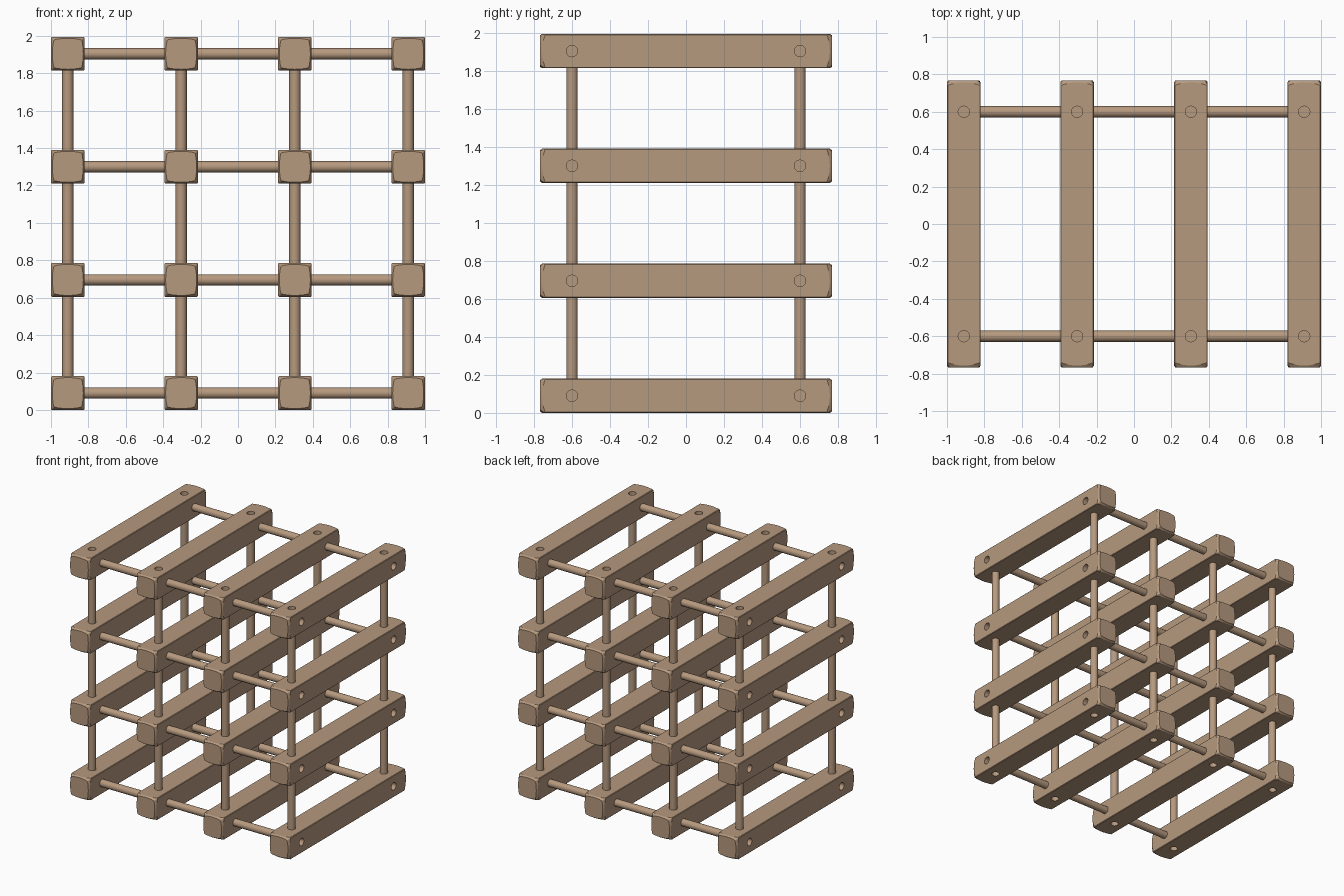
import bpy, bmesh, math
from mathutils import Matrix

if "Cube" in bpy.data.objects:
    bpy.data.objects.remove(bpy.data.objects["Cube"])

XS = [-0.91, -0.304, 0.304, 0.91]
ZS = [0.09, 0.695, 1.30, 1.904]
YS = [-0.6, 0.6]
HALF, LENGTH, ROD_R, DEPTH = 0.09, 0.768, 0.03, 0.055

def material(name, rgb):
    m = bpy.data.materials.new(name)
    m.diffuse_color = (*rgb, 1)
    m.use_nodes = True
    m.node_tree.nodes["Principled BSDF"].inputs["Base Color"].default_value = m.diffuse_color
    return m

wood = material("light wood", (0.47, 0.32, 0.21))

def finish(name, bm, mat):
    bmesh.ops.recalc_face_normals(bm, faces=bm.faces)
    me = bpy.data.meshes.new(name)
    bm.to_mesh(me)
    bm.free()
    me.materials.append(mat)
    ob = bpy.data.objects.new(name, me)
    bpy.context.collection.objects.link(ob)
    return ob

def smooth(ob):
    bpy.ops.object.select_all(action='DESELECT')
    ob.select_set(True)
    bpy.context.view_layer.objects.active = ob
    bpy.ops.object.shade_smooth_by_angle(angle=math.radians(20))

def cylinder(bm, axis, centre, length, r=ROD_R):
    rot = Matrix.Rotation(math.pi / 2, 4, 'Y') if axis == 'X' else Matrix()
    bmesh.ops.create_cone(bm, cap_ends=True, segments=32, radius1=r, radius2=r,
                          depth=length, matrix=Matrix.Translation(centre) @ rot)

# Square bar with a bulged end face and a chamfer that deepens at the corners
def bar(name, x, z):
    bm = bmesh.new()
    side = [-0.95, -0.7, -0.35, 0, 0.35, 0.7, 0.95]
    outline = []
    for k in range(4):
        c, s = round(math.cos(k * math.pi / 2)), round(math.sin(k * math.pi / 2))
        outline += [(c - s * t, s + c * t, t) for t in side]
    rings = []
    for sgn, face in ((-1, True), (-1, False), (1, False), (1, True)):
        ring = []
        for u, v, t in outline:
            if face:
                k, y = HALF * (0.92 - 0.10 * t * t), LENGTH
            else:
                k, y = HALF, LENGTH - 0.011 - 0.017 * t * t
            ring.append(bm.verts.new((x + u * k, sgn * y, z + v * k)))
        rings.append(ring)
    n = len(outline)
    for a, b in zip(rings, rings[1:]):
        for i in range(n):
            j = (i + 1) % n
            bm.faces.new((a[i], a[j], b[j], b[i]))
    bm.faces.new(rings[0])
    bm.faces.new(rings[-1])
    return finish(name, bm, wood)

# Cutter for the sunken dowel holes on the outer faces
bm = bmesh.new()
for y in YS:
    for x in XS:
        for z in (ZS[0] - HALF, ZS[-1] + HALF):
            cylinder(bm, 'Z', (x, y, z), 2 * DEPTH)
    for z in ZS:
        for x in (XS[0] - HALF, XS[-1] + HALF):
            cylinder(bm, 'X', (x, y, z), 2 * DEPTH)
cutter = finish("hole_cutter", bm, wood)
cutter.hide_render = True

# Grid of bars
for i, x in enumerate(XS):
    for j, z in enumerate(ZS):
        ob = bar(f"bar_{i + 1}_{j + 1}", x, z)
        smooth(ob)
        if i in (0, 3) or j in (0, 3):
            mod = ob.modifiers.new("holes", 'BOOLEAN')
            mod.operation = 'DIFFERENCE'
            mod.solver = 'EXACT'
            mod.object = cutter
            bpy.ops.object.modifier_apply(modifier=mod.name)
            smooth(ob)
bpy.data.objects.remove(cutter)

# Dowels linking neighbouring bars
def dowel(name, axis, centre, length):
    bm = bmesh.new()
    cylinder(bm, axis, centre, length)
    smooth(finish(name, bm, wood))

for y, end in zip(YS, ("front", "back")):
    for i, x in enumerate(XS):
        for j in range(3):
            a, b = ZS[j] + 0.06, ZS[j + 1] - 0.06
            dowel(f"upright_dowel_{end}_{i + 1}_{j + 1}", 'Z', (x, y, (a + b) / 2), b - a)
    for j, z in enumerate(ZS):
        for i in range(3):
            a, b = XS[i] + 0.06, XS[i + 1] - 0.06
            dowel(f"cross_dowel_{end}_{i + 1}_{j + 1}", 'X', ((a + b) / 2, y, z), b - a)
